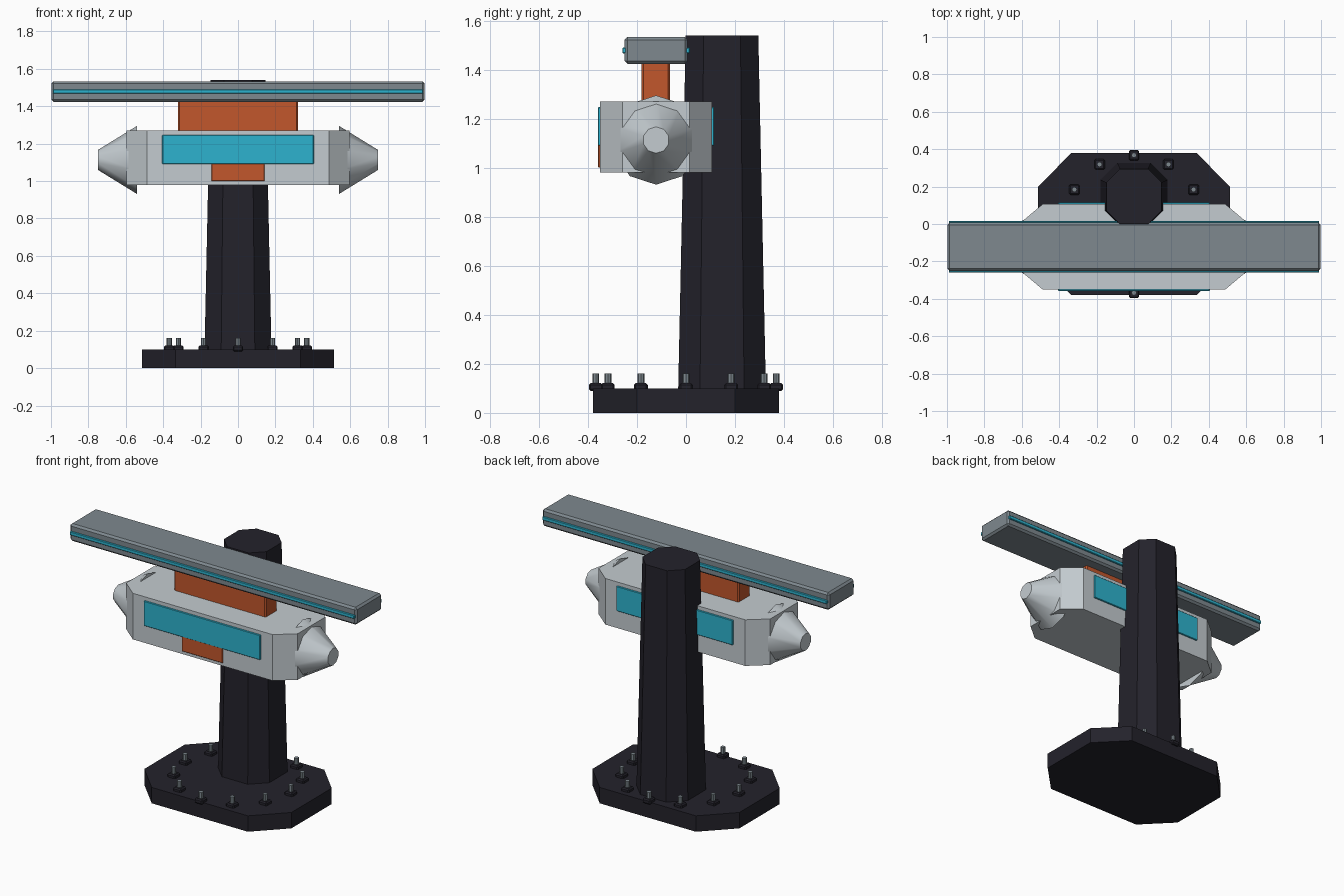
import bpy, bmesh, math
from mathutils import Matrix

if "Cube" in bpy.data.objects:
    bpy.data.objects.remove(bpy.data.objects["Cube"])


def mat(name, r, g, b):
    m = bpy.data.materials.new(name)
    m.diffuse_color = (r, g, b, 1)
    m.use_nodes = True
    m.node_tree.nodes["Principled BSDF"].inputs["Base Color"].default_value = m.diffuse_color
    return m


DARK = mat("dark_charcoal", 0.017, 0.016, 0.024)
LIGHT = mat("light_grey", 0.55, 0.60, 0.63)
BLUE = mat("cyan_blue", 0.027, 0.45, 0.62)
ORANGE = mat("burnt_orange", 0.54, 0.095, 0.025)
STEEL = mat("steel_grey", 0.21, 0.25, 0.275)


def finish(name, bm, material):
    bmesh.ops.recalc_face_normals(bm, faces=bm.faces)
    me = bpy.data.meshes.new(name)
    bm.to_mesh(me)
    bm.free()
    me.materials.append(material)
    ob = bpy.data.objects.new(name, me)
    bpy.context.collection.objects.link(ob)
    return ob


def box(name, material, x, y, z, bevel=0.0):
    """Box from (min, max) ranges with an optional chamfer."""
    bm = bmesh.new()
    size = Matrix.Diagonal((x[1] - x[0], y[1] - y[0], z[1] - z[0], 1))
    mid = Matrix.Translation([(a + b) / 2 for a, b in (x, y, z)])
    bmesh.ops.create_cube(bm, size=1, matrix=mid @ size)
    if bevel:
        bmesh.ops.bevel(bm, geom=bm.edges[:], offset=bevel, segments=1, affect='EDGES')
    return finish(name, bm, material)


def octagon(hx, hy, fx, fy):
    """Chamfered rectangle: half sizes hx, hy and half flat lengths fx, fy."""
    return [(fx, -hy), (hx, -fy), (hx, fy), (fx, hy),
            (-fx, hy), (-hx, fy), (-hx, -fy), (-fx, -hy)]


def loft(name, material, low, high, z0, z1, cy=0.0):
    """Prism between two outlines with the same point count."""
    bm = bmesh.new()
    a = [bm.verts.new((x, y + cy, z0)) for x, y in low]
    b = [bm.verts.new((x, y + cy, z1)) for x, y in high]
    n = len(a)
    bm.faces.new(a[::-1])
    bm.faces.new(b)
    for i in range(n):
        j = (i + 1) % n
        bm.faces.new((a[i], a[j], b[j], b[i]))
    return finish(name, bm, material)


# Base plate and tapered column
plate = octagon(0.512, 0.38, 0.335, 0.20)
loft("base_plate", DARK, plate, plate, 0, 0.1)
loft("column", DARK, octagon(0.179, 0.179, 0.09, 0.09),
     octagon(0.148, 0.148, 0.075, 0.075), 0.09, 1.54, 0.147)

# Ring of twelve nuts and studs
for i in range(12):
    a = i * math.pi / 6
    x, y = 0.368 * math.cos(a), 0.368 * math.sin(a)
    box(f"nut_{i}", DARK, (x - 0.028, x + 0.028), (y - 0.028, y + 0.028), (0.09, 0.121), 0.007)
    bm = bmesh.new()
    bmesh.ops.create_cone(bm, cap_ends=True, segments=8, radius1=0.014, radius2=0.014,
                          depth=0.06, matrix=Matrix.Translation((x, y, 0.13)))
    finish(f"stud_{i}", bm, STEEL)

# Motor housing with chamfered corners
CY = -0.122
shell = octagon(0.597, 0.229, 0.487, 0.137)
loft("housing", LIGHT, shell, shell, 0.98, 1.27, CY)

# Ten-sided end cones
for side, name in ((1, "right_cone"), (-1, "left_cone")):
    bm = bmesh.new()
    rings = []
    for x, r in ((0.54, 0.182), (0.748, 0.054)):
        rings.append([bm.verts.new((side * x, CY + r * math.sin(k * math.pi / 5),
                                    1.113 + r * math.cos(k * math.pi / 5))) for k in range(10)])
    for ring in rings:
        bm.faces.new(ring)
    for k in range(10):
        j = (k + 1) % 10
        bm.faces.new((rings[0][k], rings[0][j], rings[1][j], rings[1][k]))
    cone = finish(name, bm, LIGHT)
    bpy.ops.object.select_all(action='DESELECT')
    cone.select_set(True)
    bpy.context.view_layer.objects.active = cone
    bpy.ops.object.shade_smooth_by_angle(angle=math.radians(40))

# Blue panels on both sides, orange badge plate at the front
box("front_panel", BLUE, (-0.405, 0.405), (-0.359, -0.345), (1.09, 1.247), 0.003)
box("back_panel", BLUE, (-0.405, 0.405), (0.1, 0.115), (1.09, 1.247), 0.003)
box("front_plate", ORANGE, (-0.143, 0.143), (-0.358, -0.345), (1.0, 1.15), 0.003)

# Orange neck, long antenna bar and its stripes
box("neck", ORANGE, (-0.32, 0.32), (-0.182, -0.065), (1.25, 1.44), 0.008)
box("antenna_bar", STEEL, (-0.998, 0.998), (-0.251, 0.007), (1.424, 1.533), 0.012)
box("front_stripe", BLUE, (-0.99, 0.99), (-0.26, -0.24), (1.467, 1.49), 0.003)
box("back_stripe", BLUE, (-0.99, 0.99), (-0.004, 0.016), (1.467, 1.49), 0.003)
